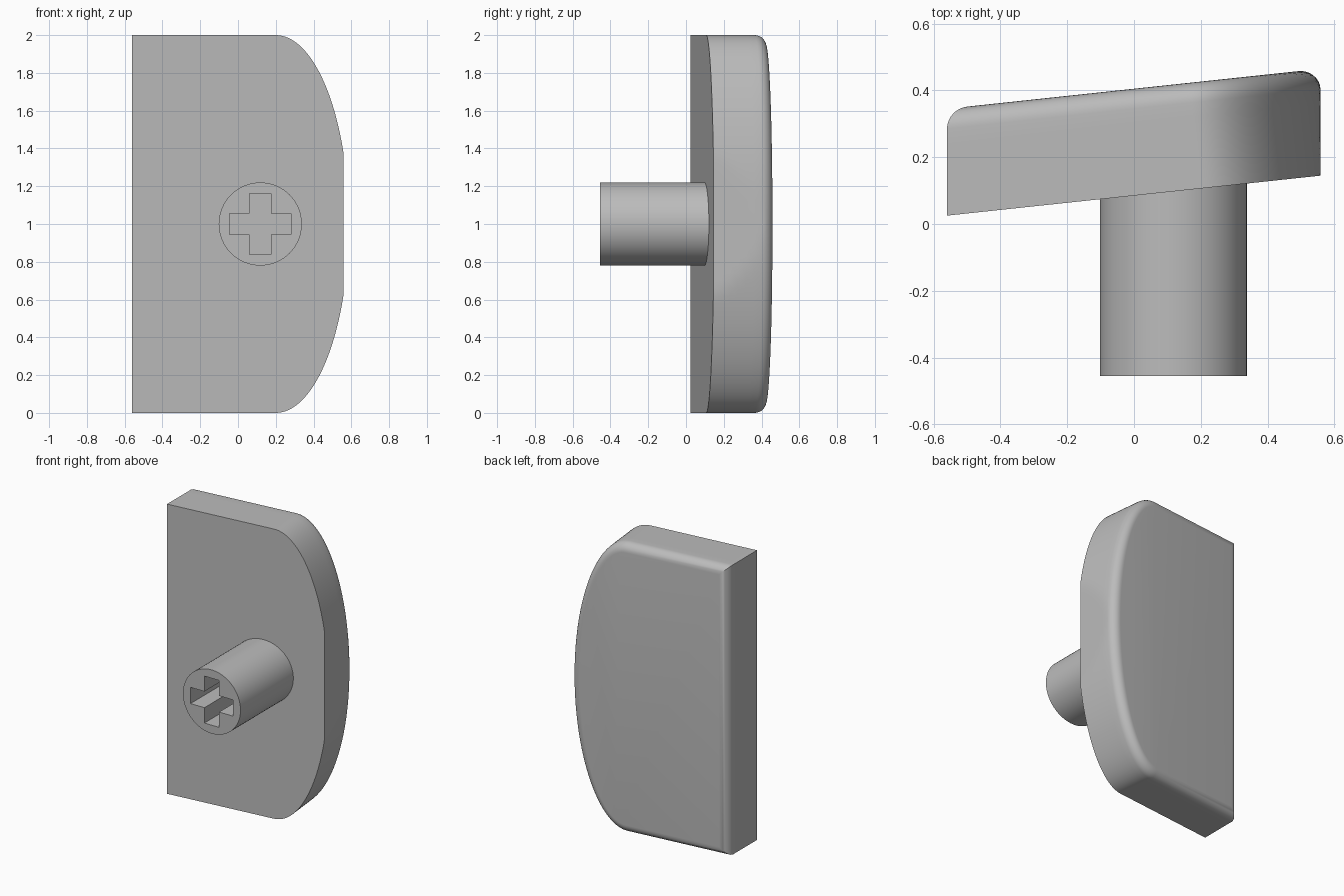
import bpy, bmesh
from math import sin, cos, pi, radians

cube = bpy.data.objects.get("Cube")
if cube:
    bpy.data.objects.remove(cube, do_unlink=True)

grey = bpy.data.materials.new("light_grey")
grey.use_nodes = True
colour = (0.5, 0.5, 0.5, 1)
grey.diffuse_color = colour
grey.node_tree.nodes["Principled BSDF"].inputs["Base Color"].default_value = colour

SLOPE = 0.107          # lean of the plate across its width
THICK, ROUND = 0.32, 0.06
LEFT, RIGHT = -0.56, 0.558
STEM_X, STEM_Z, STEM_FRONT = 0.118, 1.0, -0.455


def make(name, bm):
    bmesh.ops.recalc_face_normals(bm, faces=bm.faces)
    mesh = bpy.data.meshes.new(name)
    bm.to_mesh(mesh)
    bm.free()
    mesh.materials.append(grey)
    obj = bpy.data.objects.new(name, mesh)
    bpy.context.collection.objects.link(obj)
    return obj


def activate(obj):
    bpy.ops.object.select_all(action='DESELECT')
    obj.select_set(True)
    bpy.context.view_layer.objects.active = obj


def smooth(obj):
    activate(obj)
    bpy.ops.object.shade_smooth_by_angle(angle=radians(30))


def plate_ring(bm, depth, inset, steps=72):
    """Outline with an elliptical side, clipped by two upright planes."""
    centre = 0.2 - SLOPE * depth
    points = [(LEFT + inset, inset), (LEFT + inset, 2 - inset)]
    for i in range(steps + 1):
        a = pi / 2 - pi * i / steps
        x = centre + (0.387 - inset) * cos(a)
        points.append((min(x, RIGHT - inset), 1 + (1 - inset) * sin(a)))
    return [bm.verts.new((x, 0.085 + SLOPE * x + depth, z)) for x, z in points]


# Slanted plate with a rounded back edge
bm = bmesh.new()
wall = THICK - ROUND
sections = [(wall * i / 6, 0) for i in range(7)]
sections += [(wall + ROUND * sin(a), ROUND * (1 - cos(a)))
             for a in (pi / 2 * i / 8 for i in range(1, 9))]
rings = [plate_ring(bm, d, n) for d, n in sections]
for r, s in zip(rings, rings[1:]):
    for i in range(len(r)):
        j = (i + 1) % len(r)
        bm.faces.new((r[i], r[j], s[j], s[i]))
bm.faces.new(rings[0])
bm.faces.new(rings[-1])
smooth(make("plate", bm))


def prism(name, outline, y0, y1):
    bm = bmesh.new()
    face = bm.faces.new([bm.verts.new((STEM_X + x, y0, STEM_Z + z)) for x, z in outline])
    top = bmesh.ops.extrude_face_region(bm, geom=[face])["geom"]
    bmesh.ops.translate(bm, vec=(0, y1 - y0, 0),
                        verts=[v for v in top if isinstance(v, bmesh.types.BMVert)])
    return make(name, bm)


# Round stem, its inner end buried in the plate
circle = [(0.22 * cos(2 * pi * i / 64), 0.22 * sin(2 * pi * i / 64)) for i in range(64)]
stem = prism("stem", circle, STEM_FRONT, 0.2)

# Cross-shaped socket in the end of the stem
L, W = 0.162, 0.056
quarter = [(L, W), (W, W), (W, L)]
cross = []
for turn in range(4):
    cross += quarter
    quarter = [(-z, x) for x, z in quarter]
socket = prism("socket_cutter", cross, STEM_FRONT - 0.1, STEM_FRONT + 0.36)
socket.hide_render = True

cut = stem.modifiers.new("socket", 'BOOLEAN')
cut.object = socket
cut.solver = 'EXACT'
activate(stem)
bpy.ops.object.modifier_apply(modifier=cut.name)
bpy.data.objects.remove(socket, do_unlink=True)
smooth(stem)
